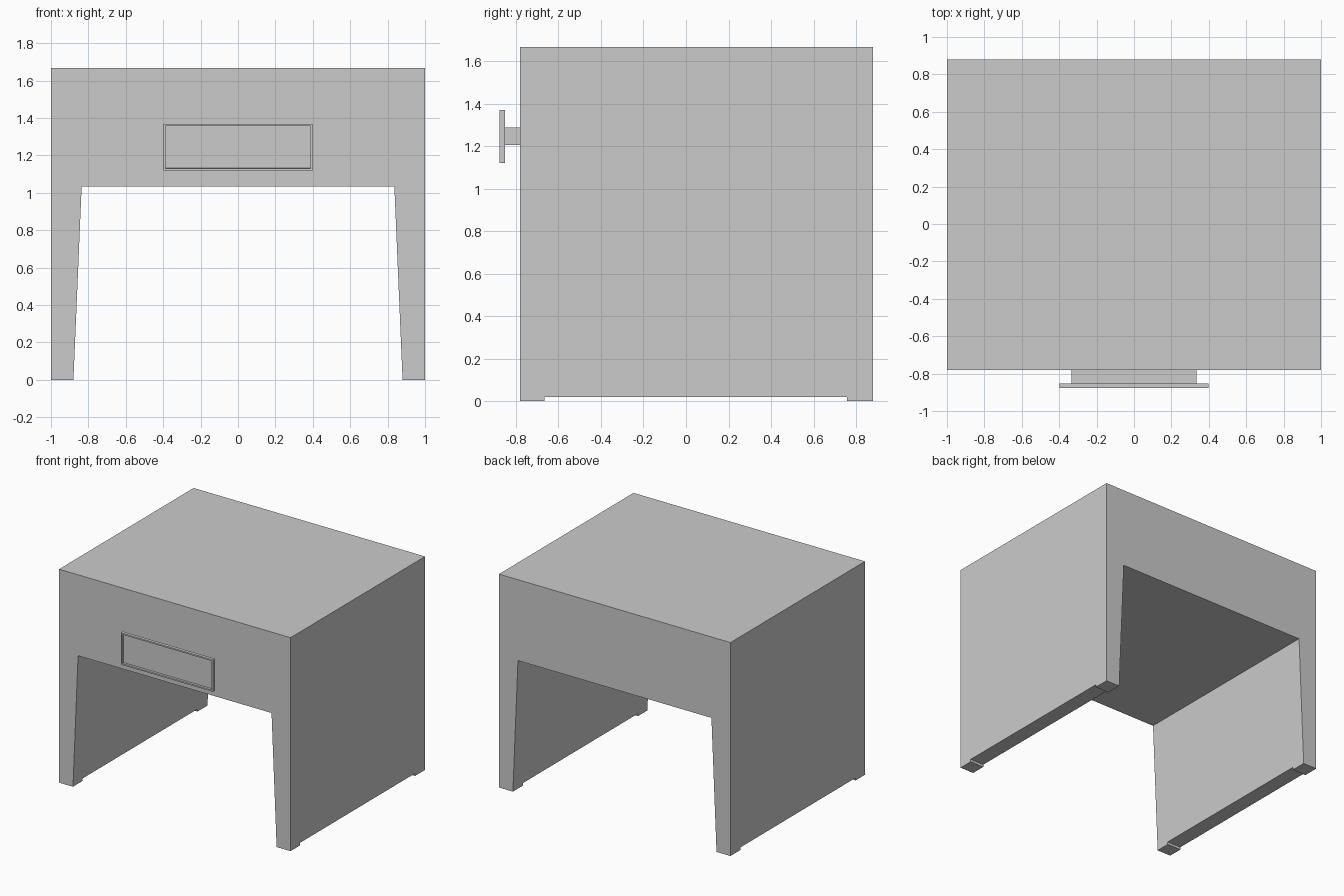
import bpy, bmesh
from mathutils import Vector

if "Cube" in bpy.data.objects:
    bpy.data.objects.remove(bpy.data.objects["Cube"])

FRONT, BACK = -0.78, 0.88   # cabinet depth range
FOOT = 0.02                 # foot pad height


def finish(name, bm):
    bmesh.ops.recalc_face_normals(bm, faces=bm.faces[:])
    mesh = bpy.data.meshes.new(name)
    bm.to_mesh(mesh)
    bm.free()
    obj = bpy.data.objects.new(name, mesh)
    bpy.context.collection.objects.link(obj)
    return obj


def prism(name, profile, y0, y1):
    """Extrude an (x, z) outline from y0 to y1."""
    bm = bmesh.new()
    face = bm.faces.new([bm.verts.new((x, y0, z)) for x, z in profile])
    ext = bmesh.ops.extrude_face_region(bm, geom=[face], use_keep_orig=True)
    verts = [g for g in ext["geom"] if isinstance(g, bmesh.types.BMVert)]
    bmesh.ops.translate(bm, verts=verts, vec=(0, y1 - y0, 0))
    return finish(name, bm)


def rect(x0, x1, z0, z1):
    return [(x0, z0), (x1, z0), (x1, z1), (x0, z1)]


# Cabinet body: drawer case and tapered side panels in one arch profile
half = [(0.836, 1.035), (0.879, FOOT), (1.0, FOOT), (1.0, 1.667)]
prism("cabinet_body", half + [(-x, z) for x, z in reversed(half)], FRONT, BACK)

# Foot pads at the four corners
for side, s in (("right", 1), ("left", -1)):
    for end, y0, y1 in (("front", FRONT, -0.665), ("back", 0.757, BACK)):
        outline = [(s * 0.88, 0), (s * 1.0, 0), (s * 1.0, FOOT), (s * 0.879, FOOT)]
        prism(f"{end}_{side}_foot", outline, y0, y1)

# Handle stem
prism("handle_stem", rect(-0.335, 0.335, 1.205, 1.287), -0.852, FRONT)

# Handle plate with a shallow recessed front
plate = prism("handle_plate", rect(-0.398, 0.398, 1.12, 1.369), -0.877, -0.852)
bm = bmesh.new()
bm.from_mesh(plate.data)
bm.normal_update()
front = min(bm.faces, key=lambda f: f.calc_center_median().y)
bmesh.ops.inset_region(bm, faces=[front], thickness=0.016)
bmesh.ops.inset_region(bm, faces=[front], thickness=0.0005)
bmesh.ops.translate(bm, verts=front.verts[:], vec=Vector((0, 0.018, 0)))
bm.to_mesh(plate.data)
bm.free()
